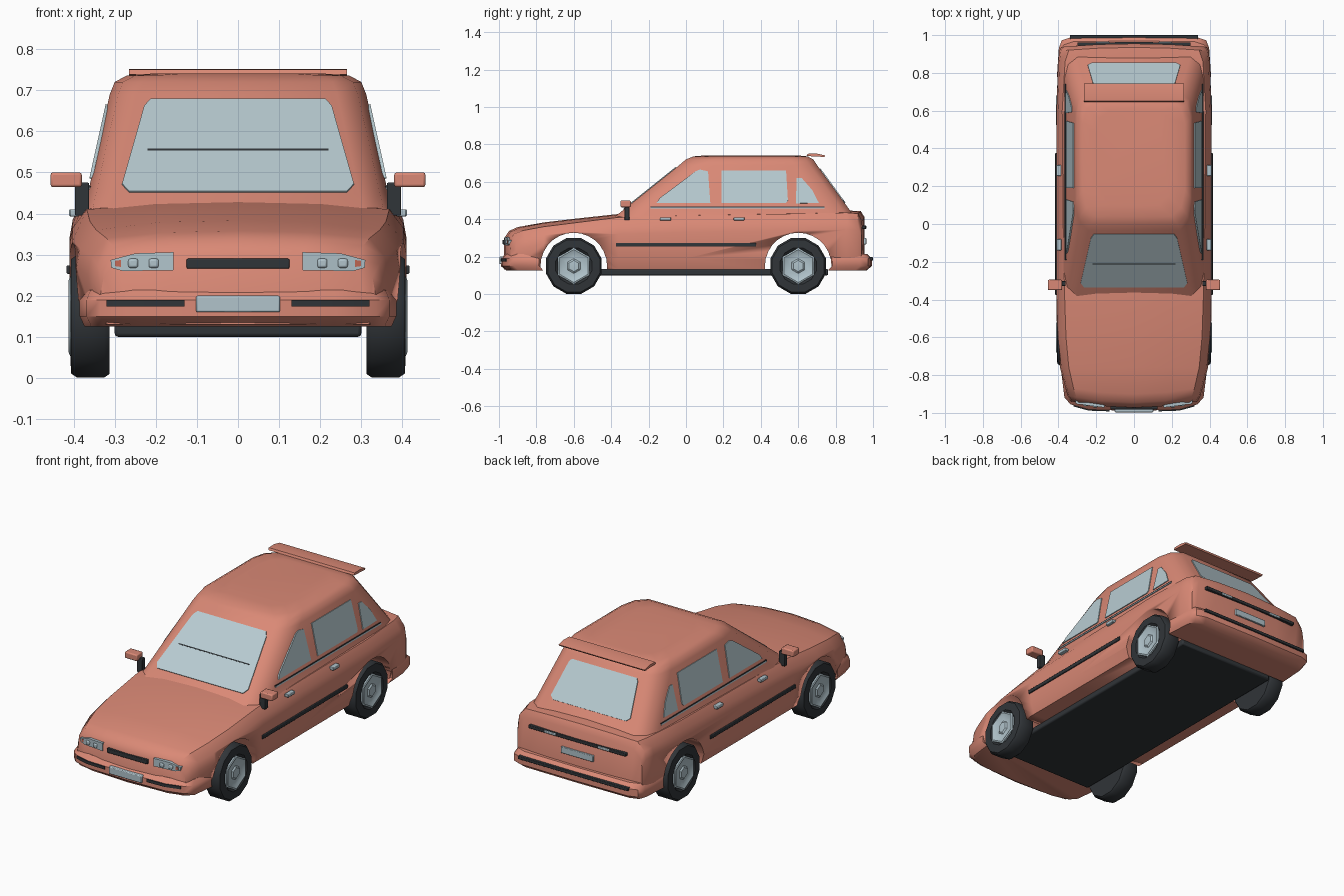
import bpy, bmesh, math
from mathutils import Vector

if "Cube" in bpy.data.objects:
    bpy.data.objects.remove(bpy.data.objects["Cube"])


def material(name, rgb):
    m = bpy.data.materials.new(name)
    m.use_nodes = True
    m.diffuse_color = (*rgb, 1)
    bsdf = m.node_tree.nodes["Principled BSDF"]
    bsdf.inputs["Base Color"].default_value = (*rgb, 1)
    bsdf.inputs["Roughness"].default_value = 0.6
    return m


PAINT = material("coral_paint", (0.70, 0.25, 0.18))
GLASS = material("pale_glass", (0.48, 0.60, 0.64))
BLACK = material("black_rubber", (0.03, 0.035, 0.04))
METAL = material("light_metal", (0.44, 0.55, 0.60))
AMBER = material("indicator_red", (0.55, 0.14, 0.09))


def finish(name, bm, mat, angle=35):
    bmesh.ops.recalc_face_normals(bm, faces=bm.faces)
    me = bpy.data.meshes.new(name)
    bm.to_mesh(me)
    bm.free()
    ob = bpy.data.objects.new(name, me)
    bpy.context.collection.objects.link(ob)
    me.materials.append(mat)
    bpy.ops.object.select_all(action="DESELECT")
    ob.select_set(True)
    bpy.context.view_layer.objects.active = ob
    bpy.ops.object.shade_smooth_by_angle(angle=math.radians(angle))
    return ob


def loft(name, rings, mat, angle=35, grid_caps=False):
    """Skin equal-length closed rings and cap both ends."""
    bm = bmesh.new()
    rows = [[bm.verts.new(p) for p in r] for r in rings]
    n = len(rows[0])
    for a, b in zip(rows, rows[1:]):
        for i in range(n):
            j = (i + 1) % n
            bm.faces.new((a[i], a[j], b[j], b[i]))
    for r in (rows[0], rows[-1]):
        if grid_caps:
            for i in range(n // 2 - 1):
                bm.faces.new((r[i], r[i + 1], r[n - 2 - i], r[n - 1 - i]))
        else:
            bm.faces.new(r)
    return finish(name, bm, mat, angle)


def plate(name, pts, mat, thick=0.008):
    """Thin plate centred on a polygon."""
    pts = [Vector(p) for p in pts]
    nrm = (pts[1] - pts[0]).cross(pts[-1] - pts[0]).normalized() * thick / 2
    return loft(name, [[p - nrm for p in pts], [p + nrm for p in pts]], mat)


def box(name, lo, hi, mat, bevel=0.0):
    (x0, y0, z0), (x1, y1, z1) = lo, hi
    ob = loft(name, [[(x0, y0, z), (x1, y0, z), (x1, y1, z), (x0, y1, z)] for z in (z0, z1)], mat)
    if bevel:
        mod = ob.modifiers.new("bevel", "BEVEL")
        mod.width, mod.segments = bevel, 2
    return ob


def lathe(name, profile, sides, y, z, mat, flip=1, phase=0.0):
    """Revolve (x, radius) points about an axis parallel to x."""
    rings = []
    for x, r in profile:
        turns = [phase + math.tau * i / sides for i in range(sides)]
        rings.append([(x * flip, y + r * math.cos(t), z + r * math.sin(t)) for t in turns])
    return loft(name, rings, mat)


def mirrored(half):
    """Right half outline from the centre line outwards -> full outline."""
    return [(-x, y) for x, y in reversed(half) if x > 0] + half


# Lower body: y, centre height, shoulder x, shoulder z, half width
stations = [
    (-0.972, 0.30, 0.29, 0.29, 0.335), (-0.945, 0.338, 0.305, 0.322, 0.352),
    (-0.90, 0.358, 0.32, 0.34, 0.365), (-0.76, 0.383, 0.345, 0.36, 0.392),
    (-0.60, 0.402, 0.36, 0.38, 0.41), (-0.36, 0.428, 0.368, 0.41, 0.41),
    (0.0, 0.43, 0.375, 0.42, 0.41), (0.60, 0.44, 0.38, 0.43, 0.41),
    (0.86, 0.447, 0.365, 0.435, 0.402), (0.935, 0.443, 0.345, 0.43, 0.395),
    (0.955, 0.41, 0.34, 0.39, 0.385)]


def bow(x, y):
    if y < -0.85:
        return y + 0.3 * x * x
    return y - 0.12 * x * x if y > 0.9 else y


rings = []
for y, zc, s, zs, w in stations:
    top = mirrored([(0, zc), (0.55 * s, zc - 0.004), (s, zs), (w - 0.008, zs - 0.045), (w, zs - 0.09)])
    low = mirrored([(0, 0.13), (0.5 * w, 0.13), (0.8 * w, 0.13), (0.95 * w, 0.13), (w, 0.19)])
    rings.append([(x, bow(x, y), z) for x, z in top + low[::-1]])
body = loft("lower_body", rings, PAINT, 40, grid_caps=True)

# Wheel arches cut through the body
for y in (-0.6, 0.6):
    cutter = lathe("arch_cutter", [(-0.6, 0.178), (0.6, 0.178)], 28, y, 0.15, PAINT)
    cutter.hide_render = True
    mod = body.modifiers.new("arch", "BOOLEAN")
    mod.operation, mod.object, mod.solver = "DIFFERENCE", cutter, "EXACT"
    bpy.ops.object.select_all(action="DESELECT")
    bpy.context.view_layer.objects.active = body
    body.select_set(True)
    bpy.ops.object.modifier_apply(modifier=mod.name)
    bpy.data.objects.remove(cutter)

# Cabin: height, half width, front y, rear y
rings = []
for z, hx, yf, yr in [(0.39, 0.378, -0.41, 0.919), (0.45, 0.365, -0.335, 0.875), (0.69, 0.312, -0.035, 0.70),
                      (0.72, 0.30, 0.0, 0.68), (0.736, 0.27, 0.04, 0.65), (0.741, 0.2, 0.1, 0.6)]:
    right = [(hx - 0.07, yf), (hx - 0.02, yf + 0.05), (hx, yf + 0.14),
             (hx, yr - 0.12), (hx - 0.02, yr - 0.04), (hx - 0.07, yr)]
    rings.append([(x, y, z) for x, y in mirrored(right)])
loft("cabin", rings, PAINT, 40)


# Windscreen and rear window
def on_front(x, z):
    return (x, -0.336 + (z - 0.45) * 1.25, z)


def on_rear(x, z):
    return (x, 0.876 - (z - 0.45) * 0.729, z)


def on_side(y, z, s):
    return (s * (0.3655 - (z - 0.45) * 0.221), y, z)


plate("windscreen", [on_front(x, z) for x, z in mirrored(
    [(0.265, 0.452), (0.282, 0.47), (0.228, 0.66), (0.212, 0.677)])], GLASS)
plate("windscreen_slit", [on_front(x, z) for x, z in mirrored([(0.22, 0.55), (0.22, 0.554)])], BLACK, 0.0095)
plate("rear_window", [on_rear(x, z) for x, z in mirrored(
    [(0.225, 0.485), (0.245, 0.50), (0.212, 0.655), (0.20, 0.668)])], GLASS)

# Roof spoiler
loft("spoiler", [[(x, 0.645, 0.738), (x, 0.65, 0.75), (x, 0.70, 0.751), (x, 0.745, 0.741), (x, 0.74, 0.733)]
                 for x in (-0.265, 0.265)], PAINT)

# Bumpers
front_half = [(0, -0.99), (0.24, -0.982), (0.335, -0.955), (0.368, -0.92), (0.385, -0.785)]
rear_half = [(0, 0.994), (0.33, 0.99), (0.383, 0.972), (0.398, 0.93), (0.408, 0.782)]
for name, half in (("front_bumper", front_half), ("rear_bumper", rear_half)):
    loft(name, [[(x * k, y * k, z) for x, y in mirrored(half)]
                for k, z in ((0.97, 0.125), (1, 0.15), (1, 0.19), (0.975, 0.214))], PAINT, 40)
box("rear_bumper_strip", (-0.34, 0.975, 0.18), (0.34, 1.0, 0.197), BLACK, 0.003)

# Nose and tail fittings
box("grille", (-0.125, -0.981, 0.266), (0.125, -0.95, 0.29), BLACK, 0.003)
box("front_plate", (-0.102, -0.997, 0.16), (0.102, -0.97, 0.2), METAL, 0.004)
box("tail_strip", (-0.3, 0.93, 0.348), (0.3, 0.962, 0.366), BLACK, 0.003)
box("rear_plate", (-0.1, 0.94, 0.265), (0.1, 0.964, 0.3), METAL, 0.003)

# Underside
box("floor_pan", (-0.3, -0.74, 0.1), (0.3, 0.76, 0.135), BLACK, 0.008)

side_windows = {
    "front_side_window": [(-0.157, 0.487), (-0.14, 0.513), (0.05, 0.655), (0.075, 0.665), (0.118, 0.655), (0.13, 0.487)],
    "middle_side_window": [(0.19, 0.487), (0.19, 0.66), (0.535, 0.66), (0.545, 0.50), (0.535, 0.487)],
    "rear_side_window": [(0.587, 0.484), (0.592, 0.62), (0.618, 0.62), (0.675, 0.555), (0.71, 0.487)]}

for s, side in ((1, "left"), (-1, "right")):
    for name, pts in side_windows.items():
        plate(f"{side}_{name}", [on_side(y, z, s) for y, z in pts], GLASS)

    # Belt trim, door moulding and handles
    for name, z0, z1, mat in (("belt_trim", 0.457, 0.463, METAL), ("belt_seal", 0.463, 0.468, BLACK)):
        plate(f"{side}_{name}", [on_side(y, z, s) for y, z in ((-0.19, z0), (0.74, z0), (0.74, z1), (-0.19, z1))], mat)

    def side_box(name, x0, x1, y0, y1, z0, z1, mat, bevel=0.003):
        a, b = sorted((x0 * s, x1 * s))
        box(f"{side}_{name}", (a, y0, z0), (b, y1, z1), mat, bevel)

    side_box("door_moulding", 0.4, 0.417, -0.375, 0.375, 0.253, 0.274, BLACK)
    side_box("front_handle", 0.385, 0.409, -0.14, -0.08, 0.393, 0.41, METAL)
    side_box("rear_handle", 0.385, 0.411, 0.255, 0.312, 0.393, 0.41, METAL)

    # Door mirror
    side_box("mirror_arm", 0.362, 0.397, -0.328, -0.302, 0.395, 0.475, BLACK)
    side_box("mirror_head", 0.38, 0.456, -0.35, -0.295, 0.464, 0.5, PAINT, 0.006)

    # Lamps and front bumper strips
    lamp = [(0.157, 0.262), (0.157, 0.306), (0.25, 0.303), (0.31, 0.287), (0.308, 0.268), (0.28, 0.26)]
    loft(f"{side}_headlamp", [[(s * x, bow(x, -0.972) + d, z) for x, z in lamp] for d in (0.02, -0.007)], METAL)
    spot = [(0.285, 0.27), (0.285, 0.287), (0.299, 0.285), (0.299, 0.272)]
    loft(f"{side}_indicator", [[(s * x, bow(x, -0.972) + d, z) for x, z in spot] for d in (0, -0.0095)], AMBER)
    for x in (0.205, 0.255):
        side_box("lamp_bulb", x - 0.012, x + 0.012, bow(x, -0.984), bow(x, -0.97), 0.268, 0.29, METAL, 0.005)
    strip = [(0.13, -0.992), (0.24, -0.988), (0.32, -0.966), (0.32, -0.94), (0.13, -0.96)]
    loft(f"{side}_front_bumper_strip", [[(s * x, y, z) for x, y in strip] for z in (0.174, 0.19)], BLACK)
    side_box("tail_lamp", 0.13, 0.2, 0.94, 0.965, 0.35, 0.364, METAL)

    # Wheels
    for y, end in ((-0.6, "front"), (0.6, "rear")):
        lathe(f"{side}_{end}_tyre", [(0.312, 0.09), (0.312, 0.145), (0.325, 0.154), (0.392, 0.154),
                                     (0.406, 0.144), (0.408, 0.1), (0.395, 0.085)],
              12, y, 0.15, BLACK, s, math.pi / 12)
        lathe(f"{side}_{end}_hubcap", [(0.38, 0.097), (0.408, 0.097), (0.412, 0.088), (0.403, 0.07),
                                       (0.403, 0.04), (0.41, 0.03), (0.411, 0.01)],
              6, y, 0.15, METAL, s, math.pi / 6)
